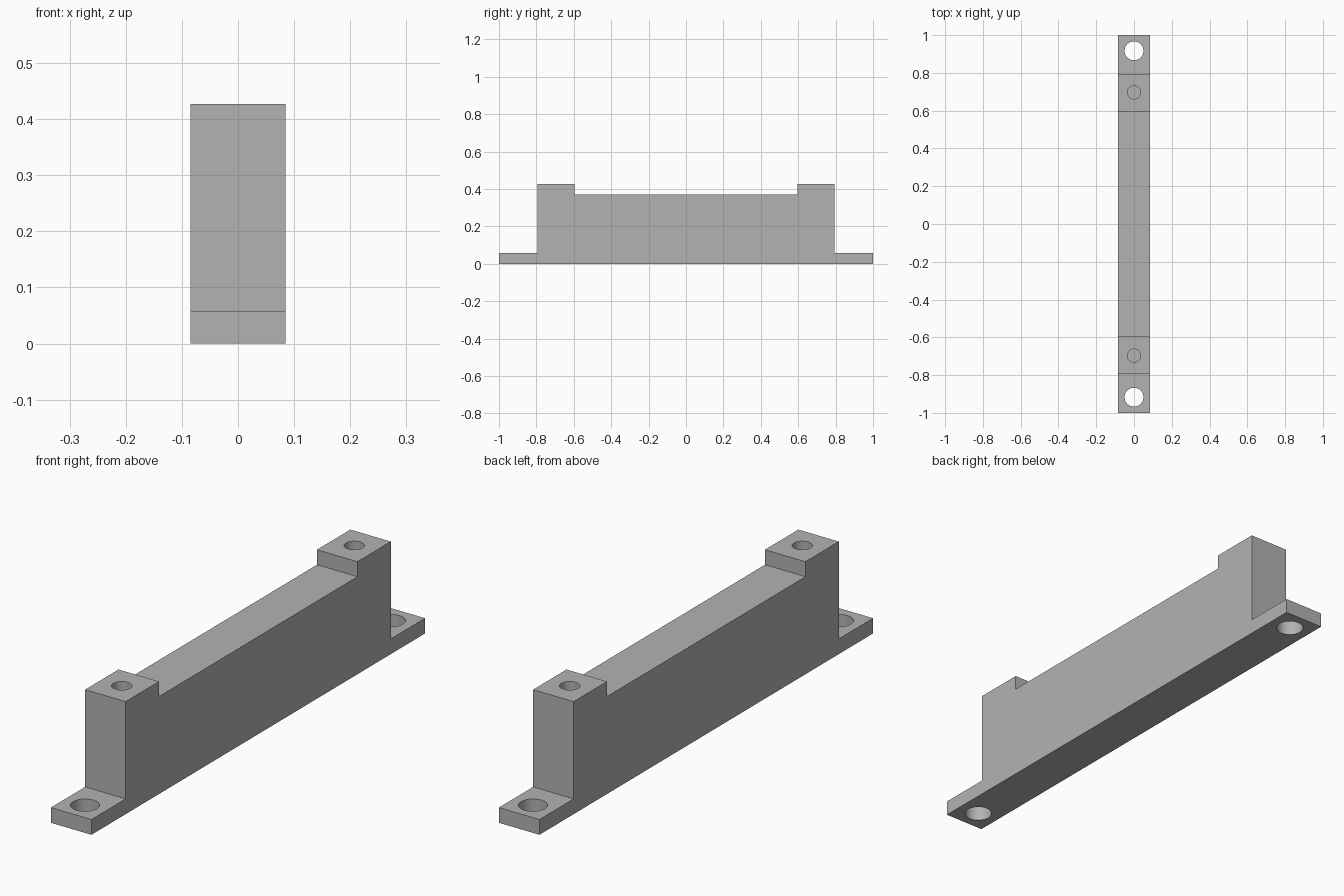
import bpy, bmesh

if "Cube" in bpy.data.objects:
    bpy.data.objects.remove(bpy.data.objects["Cube"])

HALF_WIDTH = 0.085
FOOT_TOP, RAIL_TOP, POST_TOP = 0.058, 0.37, 0.427
POST_IN, POST_OUT, END = 0.595, 0.795, 1.0

grey = bpy.data.materials.new("plain grey")
grey.use_nodes = True
colour = (0.45, 0.45, 0.45, 1)
grey.diffuse_color = colour
grey.node_tree.nodes["Principled BSDF"].inputs["Base Color"].default_value = colour

# Bracket body: mirrored side profile extruded across the width
half = [(END, 0), (END, FOOT_TOP), (POST_OUT, FOOT_TOP), (POST_OUT, POST_TOP),
        (POST_IN, POST_TOP), (POST_IN, RAIL_TOP)]
profile = half + [(-y, z) for y, z in reversed(half)]
bm = bmesh.new()
face = bm.faces.new([bm.verts.new((-HALF_WIDTH, y, z)) for y, z in profile])
side = bmesh.ops.extrude_face_region(bm, geom=[face])
bmesh.ops.translate(bm, vec=(2 * HALF_WIDTH, 0, 0),
                    verts=[v for v in side["geom"] if isinstance(v, bmesh.types.BMVert)])
bmesh.ops.recalc_face_normals(bm, faces=bm.faces)
mesh = bpy.data.meshes.new("mounting_bracket")
bm.to_mesh(mesh)
bm.free()
mesh.materials.append(grey)
bracket = bpy.data.objects.new("mounting_bracket", mesh)
bpy.context.collection.objects.link(bracket)


def drill(name, y, radius, bottom, top):
    """Cut a vertical round hole into the bracket."""
    bpy.ops.mesh.primitive_cylinder_add(vertices=48, radius=radius, depth=top - bottom,
                                        location=(0, y, (top + bottom) / 2))
    cutter = bpy.context.object
    cutter.name = name
    cutter.hide_render = True
    cutter.data.materials.append(grey)
    bpy.context.view_layer.objects.active = bracket
    cut = bracket.modifiers.new(name, "BOOLEAN")
    cut.operation = "DIFFERENCE"
    cut.solver = "EXACT"
    cut.object = cutter
    bpy.ops.object.modifier_apply(modifier=name)
    bpy.data.objects.remove(cutter)


# Through holes in the feet, blind holes in the posts
for end, sign in (("front", -1), ("back", 1)):
    drill(end + "_foot_hole", sign * 0.917, 0.05, -0.1, 0.2)
    drill(end + "_post_hole", sign * 0.697, 0.035, 0.2, 0.5)

bpy.ops.object.select_all(action="DESELECT")
bracket.select_set(True)
bpy.context.view_layer.objects.active = bracket
bpy.ops.object.shade_smooth_by_angle()
